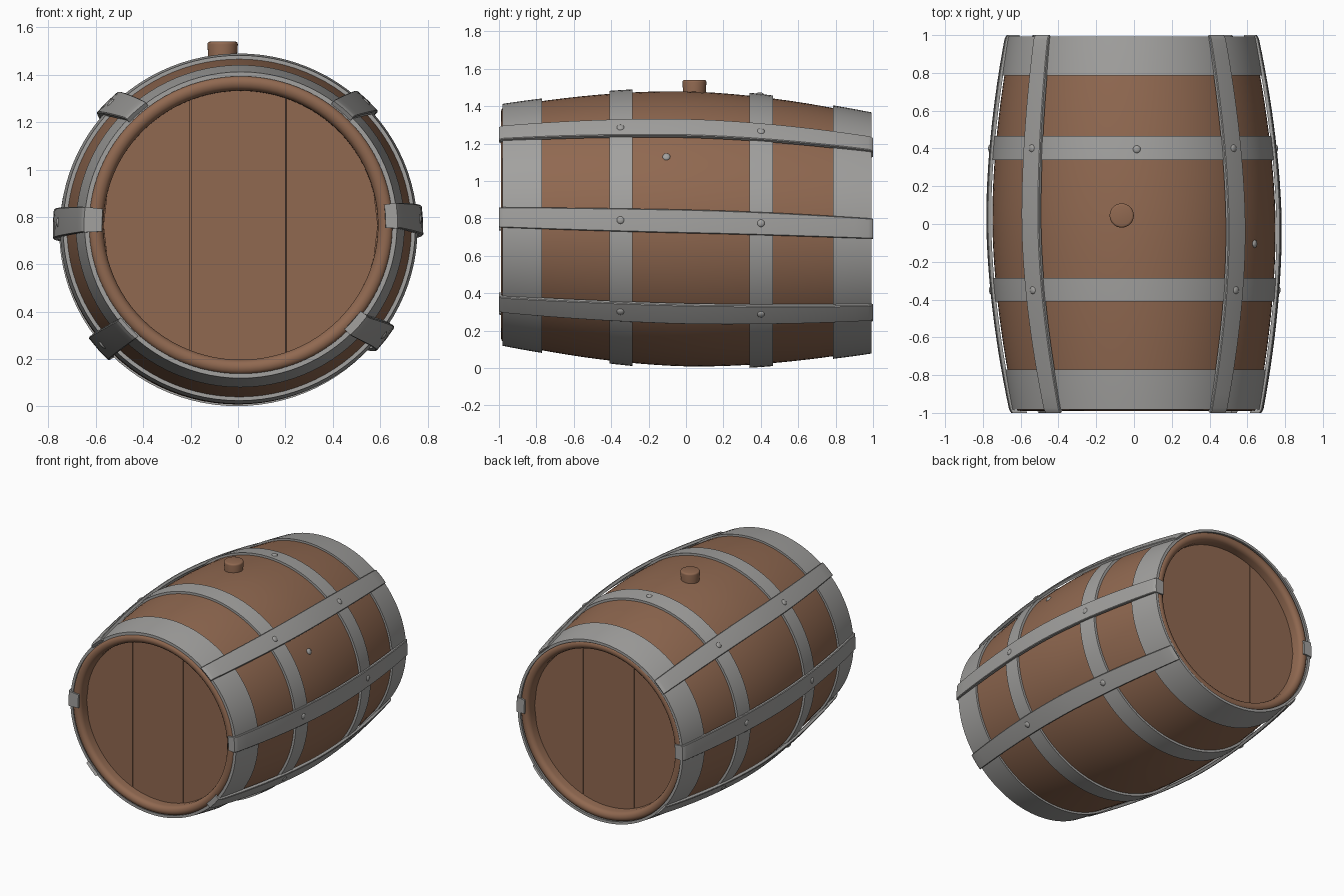
import bpy, bmesh, math
from mathutils import Vector, Matrix

if "Cube" in bpy.data.objects:
    bpy.data.objects.remove(bpy.data.objects["Cube"])


def material(name, rgb):
    m = bpy.data.materials.new(name)
    m.diffuse_color = (*rgb, 1)
    m.use_nodes = True
    m.node_tree.nodes["Principled BSDF"].inputs["Base Color"].default_value = m.diffuse_color
    return m


WOOD = material("brown_wood", (0.28, 0.14, 0.081))
IRON = material("grey_iron", (0.36, 0.355, 0.345))


def radius(y):
    """Bulging barrel profile."""
    return 0.735 - 0.11 * abs(y) ** 1.8


def place(r, y, a):
    """Point at radius r, angle a around the slightly tilted barrel axis."""
    return Vector((-0.012 * y + 1.02 * r * math.cos(a), y,
                   0.744 - 0.022 * y + r * math.sin(a)))


def finish(name, bm, mat, angle=35):
    bmesh.ops.remove_doubles(bm, verts=bm.verts, dist=1e-5)
    bmesh.ops.recalc_face_normals(bm, faces=bm.faces)
    me = bpy.data.meshes.new(name)
    bm.to_mesh(me)
    bm.free()
    me.materials.append(mat)
    ob = bpy.data.objects.new(name, me)
    bpy.context.collection.objects.link(ob)
    bpy.ops.object.select_all(action='DESELECT')
    ob.select_set(True)
    bpy.context.view_layer.objects.active = ob
    bpy.ops.object.shade_smooth_by_angle(angle=math.radians(angle))
    return ob


def lathe(name, profile, mat, closed=False, seg=96):
    """Revolve (radius, y) points around the barrel axis."""
    bm = bmesh.new()
    rings = [[bm.verts.new(place(r, y, 2 * math.pi * i / seg)) for i in range(seg)]
             for r, y in profile]
    n = len(rings)
    for k in range(n if closed else n - 1):
        a, b = rings[k], rings[(k + 1) % n]
        for i in range(seg):
            j = (i + 1) % seg
            bm.faces.new((a[i], a[j], b[j], b[i]))
    if not closed:
        bm.faces.new(rings[0])
        bm.faces.new(rings[-1])
    return finish(name, bm, mat)


def span(a, b, n):
    return [a + (b - a) * i / (n - 1) for i in range(n)]


# Barrel body with rounded rims and recessed ends
DISC = 0.91
rim = [(0.568, DISC - 0.02), (0.568, 0.958), (0.573, 0.974), (0.584, 0.985),
       (0.6, 0.99), (0.616, 0.987), (0.626, 0.978)]
profile = [(r, -y) for r, y in rim]
profile += [(radius(y), y) for y in span(-0.965, 0.965, 25)]
profile += rim[::-1]
lathe("barrel_body", profile, WOOD)

# End planks, separated by thin grooves
for side, label in ((-1, "front"), (1, "back")):
    for k, (x0, x1) in enumerate(((-0.568, -0.21), (-0.206, 0.185), (0.189, 0.568))):
        bm = bmesh.new()
        xs = span(x0, x1, 25)
        outline = [(x, math.sqrt(max(0.568 ** 2 - x * x, 0))) for x in xs]
        outline += [(x, -h) for x, h in outline[::-1]]
        layers = []
        for y in (DISC - 0.025, DISC):
            layers.append([bm.verts.new(place(math.hypot(x, z), side * y, math.atan2(z, x)))
                           for x, z in outline])
        bm.faces.new(layers[0])
        bm.faces.new(layers[1])
        for i in range(len(outline)):
            j = (i + 1) % len(outline)
            bm.faces.new((layers[0][i], layers[0][j], layers[1][j], layers[1][i]))
        finish(f"{label}_plank_{k + 1}", bm, WOOD)


# Iron hoops: wide at the ends, narrow near the middle
def hoop(name, y0, y1, t0, t1):
    ys = span(y0, y1, 5)
    ts = span(t0, t1, 5)
    outer = [(radius(y) + t, y) for y, t in zip(ys, ts)]
    inner = [(radius(y) - 0.001, y) for y in ys]
    lathe(name, outer + inner[::-1], IRON, closed=True)


hoop("front_end_hoop", -0.982, -0.77, 0.018, 0.014)
hoop("front_middle_hoop", -0.41, -0.285, 0.016, 0.016)
hoop("back_middle_hoop", 0.34, 0.465, 0.016, 0.016)
hoop("back_end_hoop", 0.787, 0.993, 0.014, 0.018)


# Lengthwise straps lying over the hoops, some folded over the rims
def strap(name, degs, front_tab, back_tab):
    path = [((radius(y) + 0.032, y), (radius(y) + 0.011, y)) for y in span(-0.975, 0.975, 27)]
    e = radius(1)

    def end(tab):
        pts = [((e + 0.032, 0.988), (e + 0.01, 0.987)), ((e + 0.024, 1.0), (e + 0.008, 0.988))]
        return pts + ([((tab, 1.0), (tab, 0.986))] if tab else [])

    front = [tuple((r, -y) for r, y in p) for p in end(front_tab)][::-1]
    path = front + path + end(back_tab)
    half = 0.083
    bm = bmesh.new()
    rows = []
    for (ro, yo), (ri, yi) in path:
        # the angle drifts from the middle value towards each end
        deg = degs[1] + (degs[0 if yo < 0 else 2] - degs[1]) * yo * yo
        angles = [math.radians(deg) + half * s for s in (-1, -0.93, 0, 0.93, 1)]
        row = [place(ro - (0.004 if i in (0, 4) else 0), yo, a) for i, a in enumerate(angles)]
        row += [place(ri, yi, a) for a in angles[::-1]]
        rows.append([bm.verts.new(p) for p in row])
    n = len(rows[0])
    for a, b in zip(rows, rows[1:]):
        for i in range(n):
            j = (i + 1) % n
            bm.faces.new((a[i], a[j], b[j], b[i]))
    bm.faces.new(rows[0])
    bm.faces.new(rows[-1])
    finish(name, bm, IRON)


STRAPS = (("right_upper_strap", (49, 45.5, 47), None, None),
          ("left_upper_strap", (132, 135, 136), None, None),
          ("right_middle_strap", (3.5, 3, 2), 0.6, 0.59),
          ("left_middle_strap", (178, 178, 178), 0.575, 0.59),
          ("right_lower_strap", (-41, -37, -41), 0.615, None),
          ("left_lower_strap", (223, 221, 222), None, None))
for args in STRAPS:
    strap(*args)

# Rivets where straps cross the middle hoops, plus two loose studs
studs = [(math.radians(s[1][1]), y, 0.029) for s in STRAPS for y in (-0.35, 0.4)]
studs += [(math.radians(31.5), -0.105, 0.0), (math.radians(88.5), 0.395, 0.014)]
bm = bmesh.new()
for a, y, lift in studs:
    mat = (Matrix.Translation(place(radius(y) + lift, y, a))
           @ Matrix.Rotation(math.pi / 2 - a, 4, 'Y') @ Matrix.Diagonal((1, 1, 0.5, 1)))
    bmesh.ops.create_uvsphere(bm, u_segments=12, v_segments=8, radius=0.021, matrix=mat)
finish("rivets", bm, IRON)

# Bung on top
bm = bmesh.new()
bmesh.ops.create_cone(bm, cap_ends=True, segments=32, radius1=0.057, radius2=0.065, depth=0.12,
                      matrix=Matrix.Translation((-0.065, 0.045, 1.48)))
top = [e for e in bm.edges if all(v.co.z > 1.53 for v in e.verts)]
bmesh.ops.bevel(bm, geom=top, offset=0.012, segments=3, affect='EDGES', profile=0.5)
finish("bung", bm, WOOD, 40)
